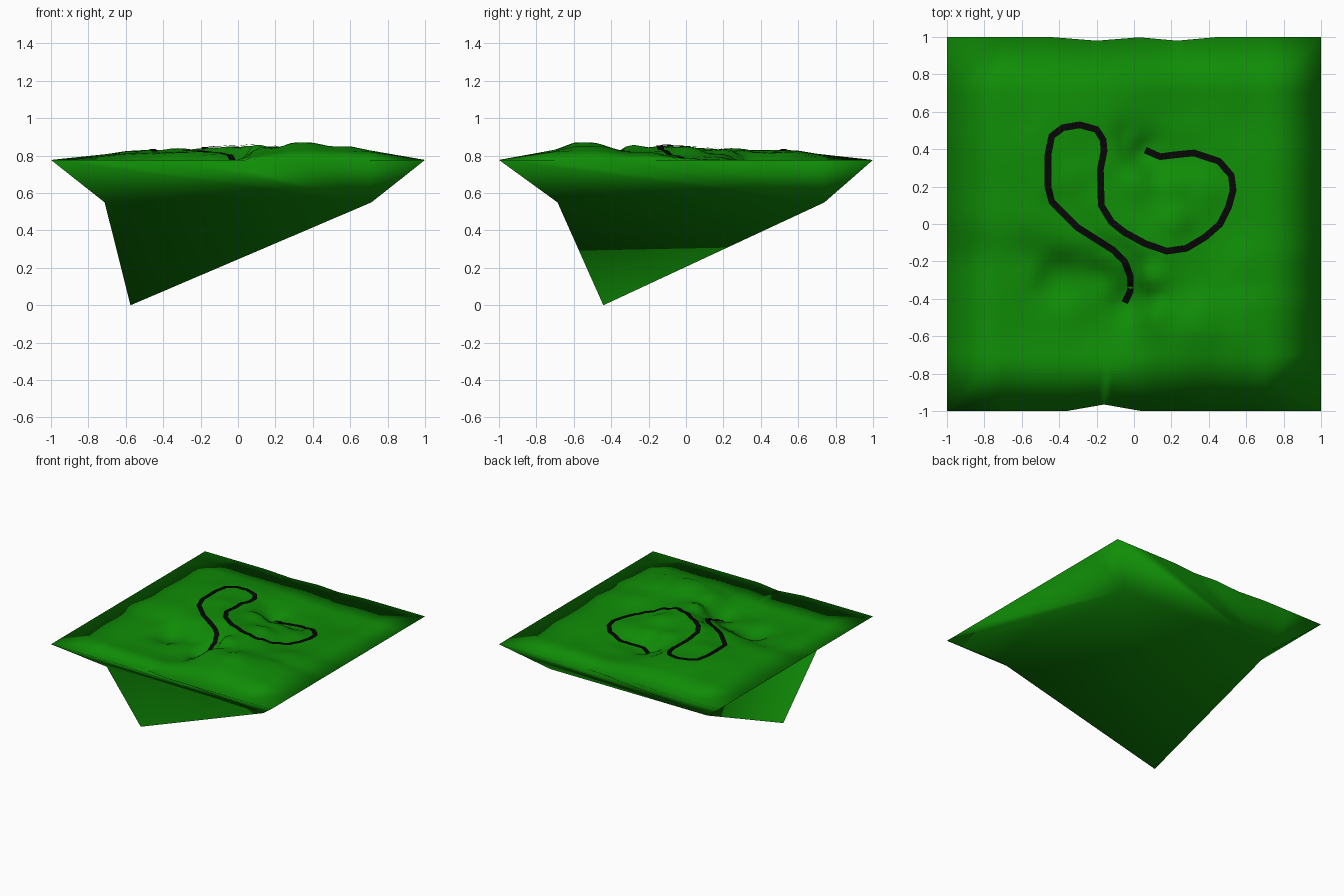
import bpy, bmesh, math
from mathutils import Vector

if "Cube" in bpy.data.objects:
    bpy.data.objects.remove(bpy.data.objects["Cube"])


def material(name, color):
    m = bpy.data.materials.new(name)
    m.diffuse_color = (*color, 1)
    m.use_nodes = True
    m.node_tree.nodes["Principled BSDF"].inputs["Base Color"].default_value = m.diffuse_color
    return m


def add_object(name, bm, mat):
    bmesh.ops.recalc_face_normals(bm, faces=bm.faces)
    mesh = bpy.data.meshes.new(name)
    bm.to_mesh(mesh)
    bm.free()
    mesh.materials.append(mat)
    mesh.shade_smooth()
    obj = bpy.data.objects.new(name, mesh)
    bpy.context.collection.objects.link(obj)
    return obj


# Track centre line: x, y, z
PATH = [(-0.05, -0.42, 0.70), (-0.02, -0.36, 0.72), (-0.02, -0.28, 0.76), (-0.05, -0.2, 0.8),
        (-0.11, -0.14, 0.81), (-0.3, -0.02, 0.82), (-0.44, 0.12, 0.815), (-0.46, 0.2, 0.83),
        (-0.46, 0.37, 0.83), (-0.44, 0.47, 0.83), (-0.38, 0.515, 0.83), (-0.29, 0.53, 0.825),
        (-0.2, 0.505, 0.82), (-0.165, 0.45, 0.815), (-0.16, 0.39, 0.82), (-0.18, 0.29, 0.83),
        (-0.175, 0.1, 0.84), (-0.12, 0.01, 0.845), (-0.05, -0.045, 0.85), (0.06, -0.105, 0.855),
        (0.175, -0.145, 0.85), (0.28, -0.13, 0.825), (0.38, -0.07, 0.795), (0.46, 0.0, 0.78),
        (0.505, 0.09, 0.778), (0.53, 0.18, 0.778), (0.52, 0.26, 0.772), (0.455, 0.335, 0.762),
        (0.32, 0.38, 0.74), (0.22, 0.37, 0.735), (0.14, 0.36, 0.73), (0.06, 0.395, 0.71)]

# Hills and hollows: high front-right and back-left, low in the other two quarters
HILLS = [(0.34, -0.54, 0.872), (0.6, -0.5, 0.85), (0.62, -0.25, 0.82), (0.1, -0.28, 0.86),
         (0.15, -0.5, 0.845), (0.2, 0.0, 0.85), (0.2, 0.18, 0.81), (0.38, 0.15, 0.795),
         (0.0, 0.2, 0.835), (-0.03, 0.45, 0.77), (0.6, 0.55, 0.755), (0.25, 0.6, 0.745),
         (-0.6, 0.6, 0.815), (-0.62, 0.15, 0.81), (-0.32, 0.25, 0.84), (-0.4, -0.3, 0.70),
         (-0.5, -0.55, 0.745), (-0.2, -0.55, 0.73), (-0.62, -0.25, 0.755), (-0.2, -0.3, 0.73)]


def height(x, y):
    """Turf height: distance-weighted blend of the known points, easing to a level rim."""
    total = weight = 0
    for a, b, z in PATH + HILLS:
        w = ((x - a) ** 2 + (y - b) ** 2 + 0.0006) ** -1.6
        total += w * z
        weight += w
    rise = min(1, (1 - max(abs(x), abs(y))) / 0.4)
    return 0.777 + rise * (total / weight - 0.777)


green = material("grass", (0.005, 0.265, 0.002))
black = material("track_black", (0.002, 0.002, 0.002))

# Island: turf grid, sloping sides and an off-centre point underneath
bm = bmesh.new()
coords = [-1, -0.7] + [i * 0.04 for i in range(-15, 16)] + [0.7, 1]
n = len(coords)


def turf_point(x, y):
    z = height(x, y)
    if abs(y) == 1 and abs(x) < 1:       # slightly wavy front and back rim
        dip = 0.035 * max(0, 1 - abs(x + 0.16) / 0.2) if y < 0 else \
            0.02 * max(0, 1 - abs(x + 0.2) / 0.25, 1 - abs(x - 0.23) / 0.22)
        y *= 1 - dip
    return x, y, z


grid = [[bm.verts.new(turf_point(x, y)) for x in coords] for y in coords]
for j in range(n - 1):
    for i in range(n - 1):
        bm.faces.new((grid[j][i], grid[j][i + 1], grid[j + 1][i + 1], grid[j + 1][i]))

ring = [bm.verts.new((x, y, 0.55)) for x, y in
        ((-0.713, -0.687), (0.713, -0.687), (0.713, 0.74), (-0.713, 0.74))]
tip = bm.verts.new((-0.575, -0.442, 0))
rims = [grid[0], [r[-1] for r in grid], grid[-1][::-1], [r[0] for r in grid][::-1]]
for k, rim in enumerate(rims):
    a, b = ring[k], ring[(k + 1) % 4]
    bm.faces.new([a, b] + rim[::-1])
    bm.faces.new((tip, b, a))
add_object("island", bm, green)

# Track: a narrow ribbon winding over the turf
pts = [Vector(p[:2]) for p in PATH]
dirs = [(pts[min(i + 1, len(pts) - 1)] - pts[max(i - 1, 0)]).normalized() for i in range(len(pts))]
STEPS, HALF = 4, 0.018
bm = bmesh.new()
rows = []
for i in range(len(pts) - 1):
    for s in range(STEPS + (i == len(pts) - 2)):
        t = s / STEPS
        c, d = pts[i].lerp(pts[i + 1], t), dirs[i].lerp(dirs[i + 1], t).normalized()
        side = Vector((-d.y, d.x)) * HALF
        rows.append([bm.verts.new((q.x, q.y, height(q.x, q.y) + 0.006))
                     for q in (c - side, c, c + side)])
for p, q in zip(rows, rows[1:]):
    for k in range(2):
        bm.faces.new((p[k], p[k + 1], q[k + 1], q[k]))
add_object("track", bm, black)
